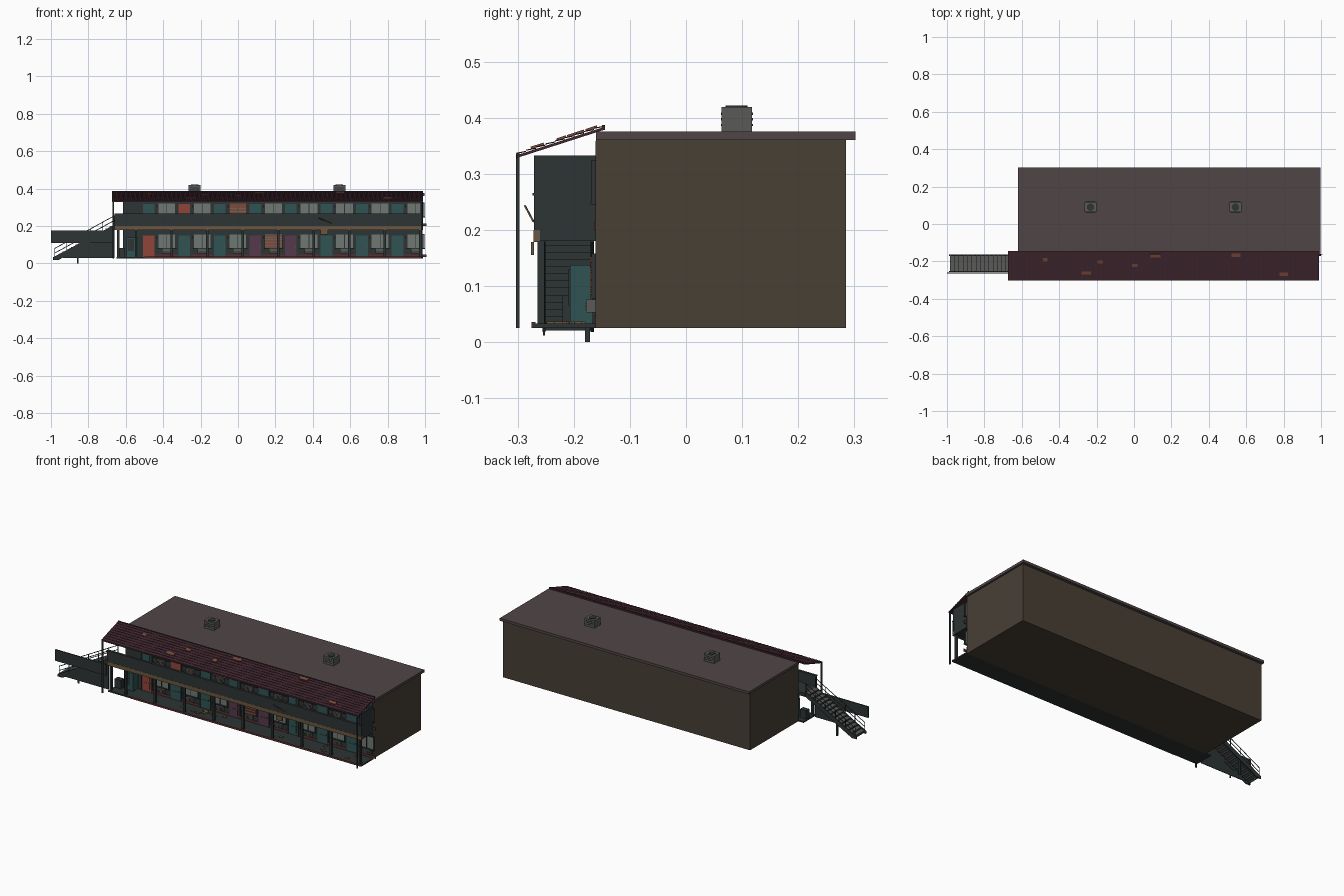
import bpy, bmesh, math, random
from mathutils import Vector, Matrix

if "Cube" in bpy.data.objects:
    bpy.data.objects.remove(bpy.data.objects["Cube"])
random.seed(4)

COL = dict(wall=(.065, .05, .036), dark=(.026, .034, .034), tan=(.144, .093, .053),
           teal=(.03, .085, .085), red=(.28, .06, .04), plum=(.09, .04, .07),
           glass=(.16, .19, .17), roof=(.08, .06, .063), tile=(.05, .02, .028),
           grey=(.1, .1, .095), base=(.1, .03, .03), wood=(.2, .07, .045))
MAT = {}
for k, c in COL.items():
    MAT[k] = bpy.data.materials.new(k)
    MAT[k].diffuse_color = (*c, 1)


def finish(name, bm, mat):
    me = bpy.data.meshes.new(name)
    bm.to_mesh(me)
    bm.free()
    ob = bpy.data.objects.new(name, me)
    me.materials.append(MAT[mat])
    bpy.context.collection.objects.link(ob)
    return ob


def boxes(name, items, mat):
    """One object from boxes given as (x0, x1, y0, y1, z0, z1)."""
    bm = bmesh.new()
    for x0, x1, y0, y1, z0, z1 in items:
        m = Matrix.Translation(((x0+x1)/2, (y0+y1)/2, (z0+z1)/2)) @ Matrix.Diagonal((x1-x0, y1-y0, z1-z0, 1))
        bmesh.ops.create_cube(bm, size=1, matrix=m)
    return finish(name, bm, mat)


def bars(name, segs, r, mat, n=6):
    """Round bars between pairs of points."""
    bm = bmesh.new()
    for a, b in segs:
        a, b = Vector(a), Vector(b)
        d = b - a
        m = Matrix.Translation((a+b)/2) @ d.to_track_quat('Z', 'Y').to_matrix().to_4x4()
        bmesh.ops.create_cone(bm, cap_ends=True, segments=n, radius1=r, radius2=r, depth=d.length, matrix=m)
    return finish(name, bm, mat)


def prism(name, pts, axis, a, b, mat):
    """Extrude a profile: axis 'x' takes (y, z) points, axis 'y' takes (x, z)."""
    bm = bmesh.new()
    put = (lambda p, q: (q, *p)) if axis == 'x' else (lambda p, q: (p[0], q, p[1]))
    f = bm.faces.new([bm.verts.new(put(p, a)) for p in pts])
    ext = bmesh.ops.extrude_face_region(bm, geom=[f])['geom']
    move = Vector(put((0, 0), b-a))
    bmesh.ops.translate(bm, vec=move, verts=[v for v in ext if isinstance(v, bmesh.types.BMVert)])
    bmesh.ops.recalc_face_normals(bm, faces=bm.faces)
    return finish(name, bm, mat)


# Main block and flat roof
boxes("main_block", [(-.615, .985, -.16, .285, .025, .36)], 'wall')
boxes("flat_roof", [(-.62, .996, -.16, .302, .36, .375)], 'roof')
boxes("front_wall_facing", [(-.615, .985, -.1615, -.159, .033, .358)], 'dark')

# Rooftop vent units with round fans
for x in (-.2325, .5425):
    boxes("roof_unit", [(x-.032, x+.032, .063, .118, .375, .419)], 'grey')
    boxes("roof_unit_louvre", [(x-.026, x+.026, .062, .119, z, z+.004) for z in (.385, .395, .405)], 'dark')
    bars("roof_unit_fan", [((x, .09, .418), (x, .09, .422))], .02, 'dark', 16)

# Ground walkway, upper gallery, parapet and right end screen
boxes("ground_walkway", [(-.65, .99, -.273, -.16, .025, .033)], 'dark')
boxes("walkway_kerb", [(-.5, .99, -.275, -.268, .025, .036)], 'base')
boxes("gallery_floor", [(-.66, .985, -.262, -.16, .18, .2)], 'dark')
boxes("gallery_beam", [(-.66, .99, -.272, -.26, .178, .2)], 'tan')
boxes("parapet", [(-.66, .99, -.271, -.263, .2, .262)], 'dark')
boxes("parapet_cap", [(-.66, .99, -.274, -.26, .261, .266)], 'dark')
boxes("end_screen", [(.977, .988, -.271, -.16, .18, .333)], 'dark')

# Gallery posts and the two tall awning posts
px = [.975 - .19*i for i in range(9)] + [-.64]
boxes("gallery_posts", [(x-.006, x+.006, -.265, -.252, .03, .18) for x in px], 'dark')
boxes("awning_posts", [(x-.004, x+.004, -.303, -.297, .025, .336) for x in (-.668, .983)], 'dark')

# Awning: sloped slab with stepped, rippled tile courses
R, E = Vector((-.147, .383)), Vector((-.302, .333))
prism("awning_slab", [R, E, E - Vector((0, .005)), R - Vector((0, .005))], 'x', -.674, .99, 'tile')
bm = bmesh.new()
rows, cols = 9, 68
for r in range(rows):
    a, b = R.lerp(E, r/rows), R.lerp(E, (r+1)/rows)
    lines = []
    for (y, z), lift in ((a, .0005), (b, .0025), (b, -.001)):
        line = []
        for i in range(cols*4 + 1):
            x = -.674 + 1.664*i/(cols*4)
            line.append(bm.verts.new((x, y, z + lift + (.001 + .001*(-math.cos(i*math.pi/2)) if lift > 0 else 0))))
        lines.append(line)
    for l0, l1 in zip(lines, lines[1:]):
        for i in range(cols*4):
            bm.faces.new((l0[i], l1[i], l1[i+1], l0[i+1]))
finish("awning_tiles", bm, 'tile')
boxes("awning_ridge", [(-.674, .99, -.15, -.144, .378, .387)], 'tile')

# Loose or replaced tiles
bm = bmesh.new()
slope = math.atan2(R.y - E.y, R.x - E.x)
for x, y, w in ((-.475, -.19, .025), (-.255, -.262, .05), (-.18, -.203, .03), (.005, -.222, .03),
                (.115, -.17, .055), (.545, -.167, .05), (.8, -.268, .045)):
    z = E.y + (y - E.x)*math.tan(slope) + .005
    m = Matrix.Translation((x, y, z)) @ Matrix.Rotation(slope, 4, 'X') @ Matrix.Diagonal((w, .018, .004, 1))
    bmesh.ops.create_cube(bm, size=1, matrix=m)
finish("loose_tiles", bm, 'wood')

# Eight bays on two floors: door, window, air conditioner, wall lamp
for floor, z in enumerate((.033, .2)):
    for i in range(8):
        x = -.508 + .19*i
        c = random.choice(['teal', 'teal', 'teal', 'plum'])
        if (floor, i) in ((0, 0), (1, 1)):
            c = 'red'
        boxes("door", [(x, x+.062, -.165, -.16, z, z+.117)], c)
        boxes("door_panels", [(x+.01, x+.052, -.1665, -.164, z+a, z+b) for a, b in ((.012, .05), (.062, .107))], c)
        boxes("door_frame", [(x-.005, x, -.167, -.16, z, z+.122), (x+.062, x+.067, -.167, -.16, z, z+.122),
                             (x-.005, x+.067, -.167, -.16, z+.117, z+.122)], 'dark')
        boxes("door_knob", [(x+.053, x+.058, -.171, -.165, z+.052, z+.057)], 'tan')
        w0, w1, s, t = x+.083, x+.172, z+.05, z+.121
        boxes("window_pane", [(w0, w1, -.164, -.16, s, t)], 'glass')
        boxes("window_frame", [(w0-.004, w0, -.168, -.16, s, t), (w1, w1+.004, -.168, -.16, s, t),
                               (w0-.004, w1+.004, -.168, -.16, t, t+.004),
                               (w0-.006, w1+.006, -.17, -.16, s-.005, s),
                               ((w0+w1)/2-.0015, (w0+w1)/2+.0015, -.167, -.16, s, t)], 'dark')
        if (floor, i) in ((0, 3), (1, 2)):
            ob = boxes("window_boards", [(w0-.004, w1+.004, -.171, -.168, s+k*.0145, s+k*.0145+.012)
                                         for k in range(5)], 'wood')
        boxes("air_conditioner", [((w0+w1)/2-.025, (w0+w1)/2+.025, -.178, -.16, z+.02, z+.043)], 'grey')
        boxes("air_conditioner_grille", [((w0+w1)/2-.021, (w0+w1)/2+.021, -.179, -.177, z+k, z+k+.002)
                                         for k in (.025, .03, .035)], 'dark')
        boxes("wall_lamp", [(x+.071, x+.077, -.17, -.16, z+.1, z+.11)], 'tan')
        boxes("baseboard", [(x+.067, x+.185, -.164, -.16, z, z+.014)], 'base')

# Vending machine, ice chest and bin near the stairs
boxes("vending_machine", [(-.595, -.535, -.207, -.163, .033, .137)], 'teal')
boxes("vending_front", [(-.59, -.555, -.209, -.206, .065, .13)], 'dark')
boxes("ice_chest", [(-.645, -.605, -.22, -.19, .033, .083)], 'dark')

# Leaning plank and litter
bars("loose_plank", [((.43, -.287, .243), (.5, -.272, .215))], .002, 'tan', 4)
boxes("litter", [(x, x+.02, y, y+.014, .033, .037) for x, y in
                 [(random.uniform(-.5, .95), random.uniform(-.25, -.19)) for _ in range(16)]], 'tan')
boxes("hanging_signs", [(x, x+.04, -.276, -.271, .155, .178) for x in (.44,)], 'tan')

# Stairs: treads, risers, stringers
N, X0, X1, Z0, Z1 = 14, -.98, -.66, .025, .2
dx, dz = (X1-X0)/N, (Z1-Z0)/N
boxes("stair_treads", [(X0+k*dx-.003, X0+(k+1)*dx, -.25, -.168, Z0+(k+1)*dz-.004, Z0+(k+1)*dz) for k in range(N)], 'grey')
boxes("stair_risers", [(X0+k*dx, X0+k*dx+.003, -.25, -.168, Z0+k*dz-.004, Z0+(k+1)*dz-.002) for k in range(N)], 'dark')
for y in (-.256, -.17):
    prism("stringer", [(X0-.01, .018), (X0-.01, .032), (X1, .207), (X1, .178), (X0+.02, .018)], 'y', y, y+.006, 'dark')
prism("stair_side_wall", [(-.94, .028), (X1, .19), (X1, .028)], 'y', -.254, -.251, 'dark')
boxes("stair_panel", [(-1.0, -.672, -.264, -.258, .11, .176)], 'dark')

# Stair handrails, balusters and feet
rails = []
for y in (-.255, -.167):
    rails += [((X0, y, Z0+.055), (X1, y, Z1+.055)), ((X0, y, Z0+.03), (X1, y, Z1+.03))]
    for k in range(6):
        x = X0 + k*(X1-X0)/5
        z = Z0 + k*(Z1-Z0)/5
        rails.append(((x, y, z), (x, y, z+.057)))
bars("stair_rails", rails, .002, 'dark')
boxes("stair_feet", [(-.861, -.853, -.18, -.171, 0, .09), (-.861, -.853, -.255, -.251, .012, .09)], 'dark')

for m in bpy.data.materials:
    if m.users and not m.is_grease_pencil:
        m.use_nodes = True
        m.node_tree.nodes["Principled BSDF"].inputs["Base Color"].default_value = m.diffuse_color
